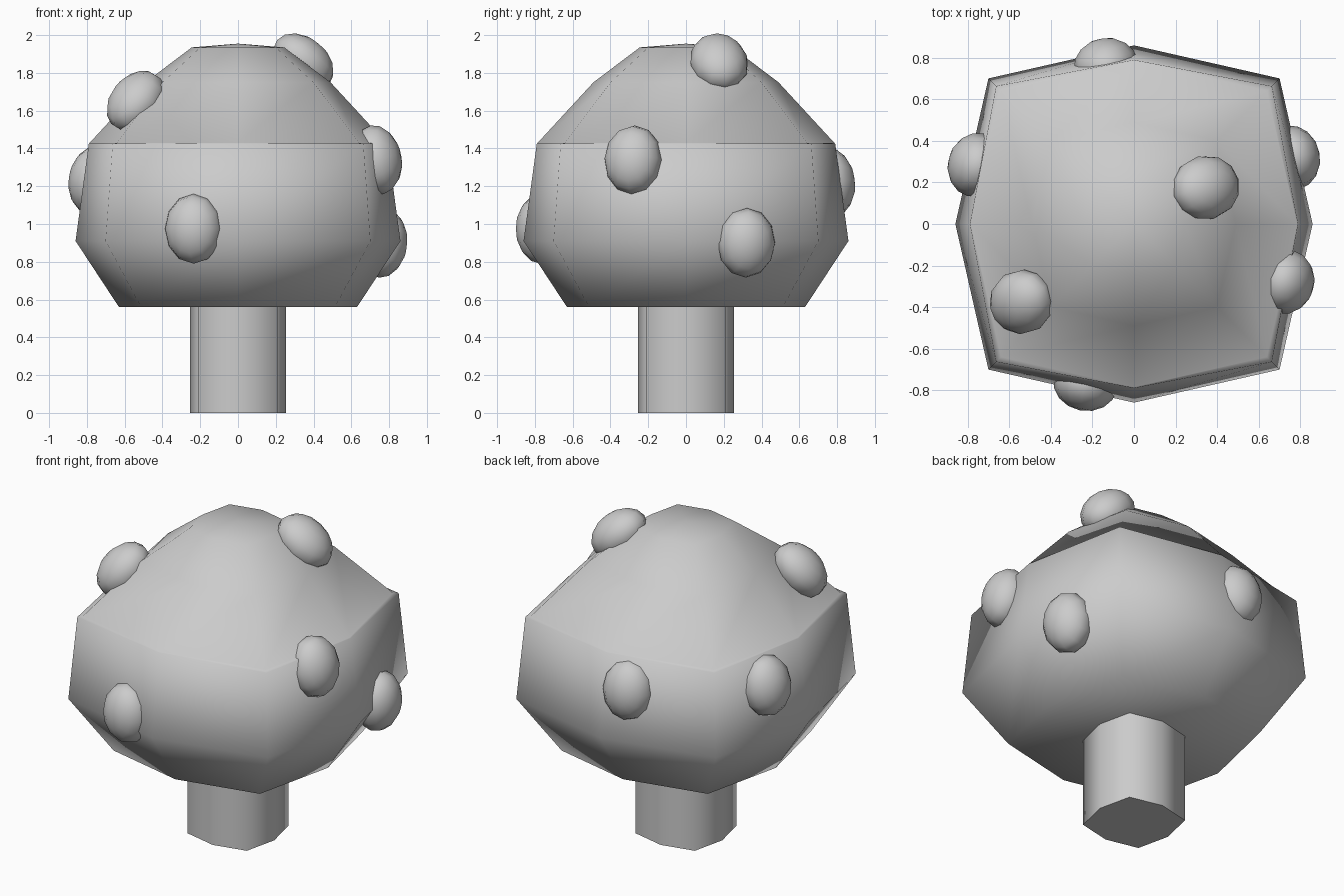
import bpy, bmesh
from mathutils import Vector

cube = bpy.data.objects.get("Cube")
if cube:
    bpy.data.objects.remove(cube, do_unlink=True)

grey = bpy.data.materials.new("plain_grey")
grey.use_nodes = True
GREY = (0.6, 0.6, 0.6, 1)
grey.diffuse_color = GREY
grey.node_tree.nodes["Principled BSDF"].inputs["Base Color"].default_value = GREY

CORNER = 0.815  # how far the diagonal corners reach compared with the sides


def finish(name, bm):
    bmesh.ops.recalc_face_normals(bm, faces=bm.faces)
    mesh = bpy.data.meshes.new(name)
    bm.to_mesh(mesh)
    bm.free()
    mesh.materials.append(grey)
    obj = bpy.data.objects.new(name, mesh)
    bpy.context.collection.objects.link(obj)
    for p in mesh.polygons:
        p.use_smooth = True
    return obj


def ring(bm, radius, z, corner=CORNER):
    """Eight-sided ring, a square with its sides bowed out."""
    dirs = [(1, 0), (1, 1), (0, 1), (-1, 1), (-1, 0), (-1, -1), (0, -1), (1, -1)]
    return [bm.verts.new((x * radius * (corner if x * y else 1),
                          y * radius * (corner if x * y else 1), z)) for x, y in dirs]


def bridge(bm, a, b):
    for i in range(len(a)):
        j = (i + 1) % len(a)
        bm.faces.new((a[i], a[j], b[j], b[i]))


# Crown: stacked rings with a slight ledge under the dome
bm = bmesh.new()
profile = [(0.63, 0.56, CORNER), (0.86, 0.91, CORNER), (0.79, 1.425, 0.84),
           (0.785, 1.43, CORNER), (0.49, 1.75, CORNER), (0.245, 1.935, CORNER)]
rings = [ring(bm, *p) for p in profile]
for low, high in zip(rings, rings[1:]):
    bridge(bm, low, high)
bm.faces.new(rings[0])
apex = bm.verts.new((0, 0, 1.955))
for i, v in enumerate(rings[-1]):
    bm.faces.new((v, rings[-1][(i + 1) % 8], apex))
finish("crown", bm)

# Trunk
bm = bmesh.new()
bottom, top = ring(bm, 0.255, 0), ring(bm, 0.255, 0.6)
bridge(bm, bottom, top)
caps = [bm.faces.new(bottom), bm.faces.new(top)]
for e in {e for f in caps for e in f.edges}:
    e.smooth = False
trunk = finish("trunk", bm)
for p in trunk.data.polygons:
    p.use_smooth = len(p.vertices) == 4

# Fruits: flattened balls half sunk into the crown, each facing outward
fruits = [  # centre, outward direction
    ((-0.235, -0.77, 0.975), (-0.2, -1, 0)),
    ((-0.54, -0.375, 1.65), (-0.6, -0.4, 0.65)),
    ((0.345, 0.175, 1.855), (0.6, 0.15, 0.75)),
    ((0.735, -0.28, 1.34), (1, -0.25, 0.2)),
    ((0.765, 0.32, 0.90), (1, 0.2, -0.1)),
    ((-0.765, 0.285, 1.23), (-1, 0.25, 0.15)),
    ((-0.135, 0.765, 1.22), (-0.15, 1, 0.12)),
]
for i, (centre, out) in enumerate(fruits):
    bm = bmesh.new()
    bmesh.ops.create_uvsphere(bm, u_segments=12, v_segments=8, radius=1)
    obj = finish(f"fruit_{i + 1}", bm)
    obj.location = centre
    obj.rotation_mode = "QUATERNION"
    obj.rotation_quaternion = Vector(out).to_track_quat("Z", "Y")
    obj.scale = (0.155, 0.185, 0.13)
